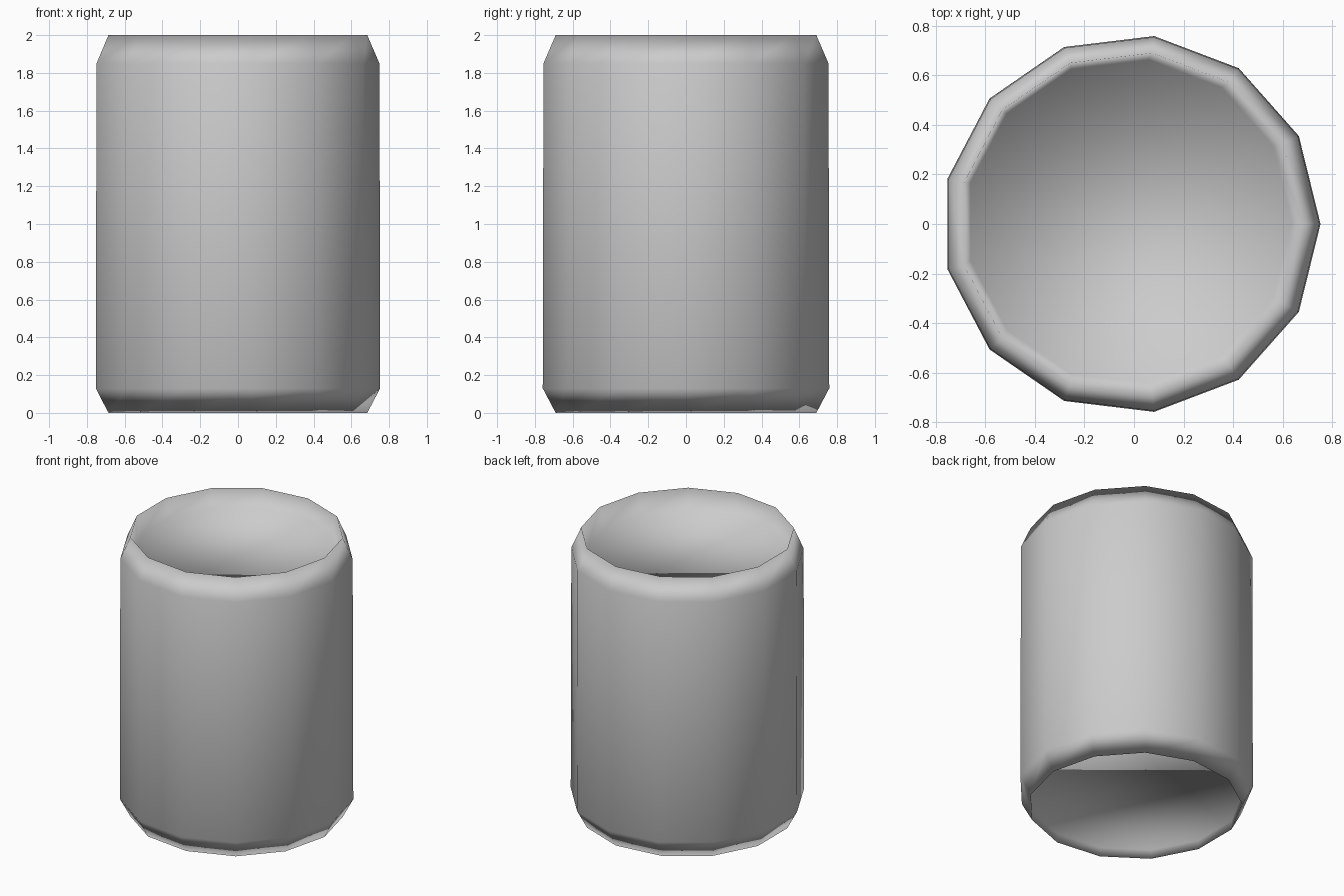
import bpy, bmesh
from math import cos, sin, tau

if "Cube" in bpy.data.objects:
    bpy.data.objects.remove(bpy.data.objects["Cube"])

SIDES = 13
# (radius, height, sideways shift) from bottom recess, round the outside, to top recess
PROFILE = [(0.694, 0.065, 0.001), (0.695, 0.0, 0), (0.764, 0.13, 0),
           (0.76, 1.85, 0), (0.695, 2.0, 0), (0.658, 1.865, 0.01)]

bm = bmesh.new()

# Rings around the axis; odd side count, so shift x to centre the width
rings = []
for r, z, s in PROFILE:
    rings.append([bm.verts.new((r * cos(tau * i / SIDES) - 0.011 - s,
                                r * sin(tau * i / SIDES) + s, z))
                  for i in range(SIDES)])

# Wall, chamfers and recess lips
for a, b in zip(rings, rings[1:]):
    for i in range(SIDES):
        j = (i + 1) % SIDES
        bm.faces.new((a[i], a[j], b[j], b[i]))

# Recessed end discs
bm.faces.new(rings[0][::-1])
bm.faces.new(rings[-1])

# Fully smooth shading
for f in bm.faces:
    f.smooth = True

mesh = bpy.data.meshes.new("canister_body")
bm.to_mesh(mesh)
bm.free()
bpy.context.collection.objects.link(bpy.data.objects.new("canister_body", mesh))
